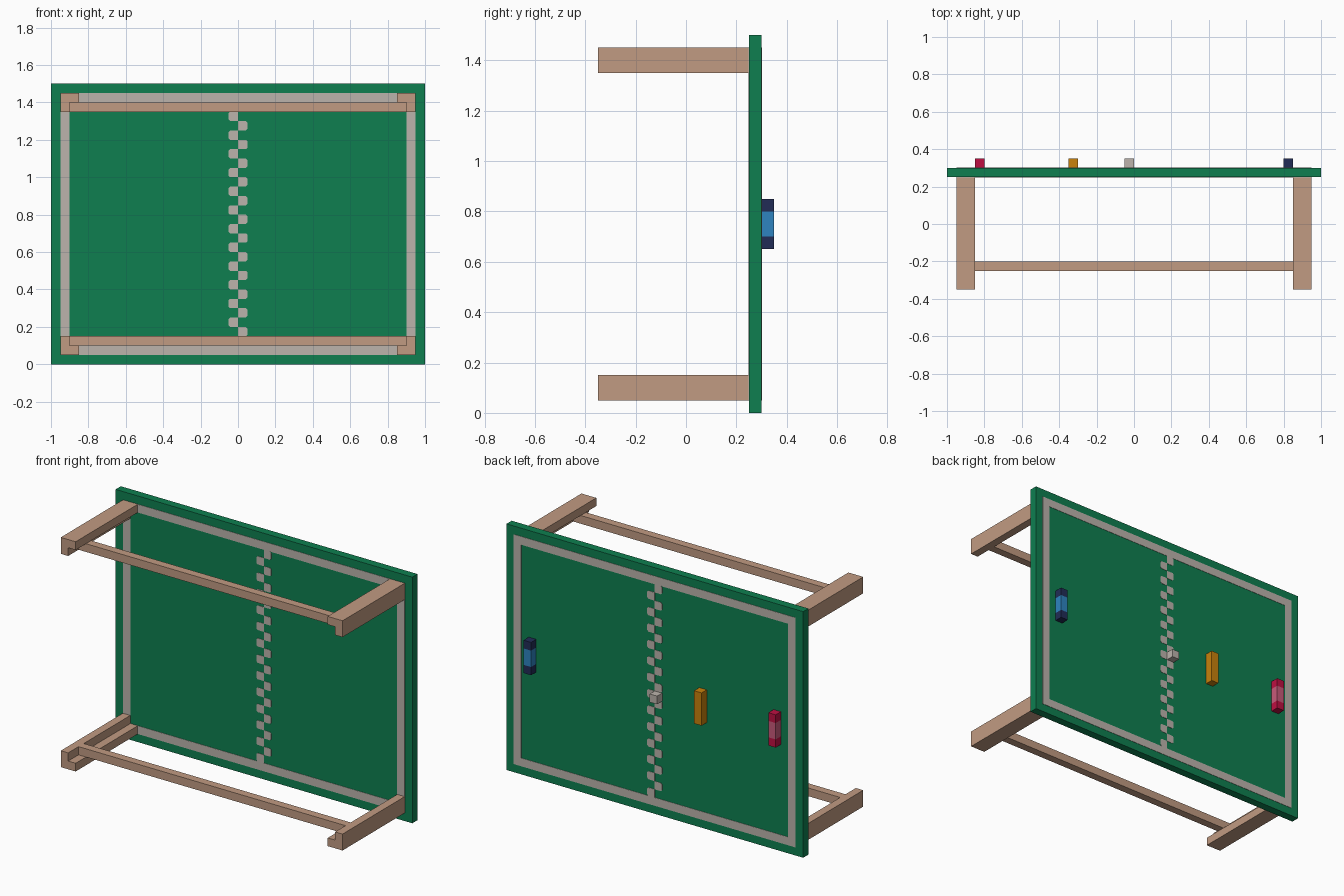
import bpy
import bmesh

if "Cube" in bpy.data.objects:
    bpy.data.objects.remove(bpy.data.objects["Cube"], do_unlink=True)


def material(name, rgb):
    # sRGB bytes to linear
    lin = [(c / 255 / 12.92) if c <= 10 else ((c / 255 + 0.055) / 1.055) ** 2.4 for c in rgb]
    m = bpy.data.materials.new(name)
    m.use_nodes = True
    m.diffuse_color = (*lin, 1)
    m.node_tree.nodes["Principled BSDF"].inputs["Base Color"].default_value = (*lin, 1)
    return m


GREEN = material("table_green", (14, 127, 80))
WHITE = material("line_white", (188, 180, 172))
WOOD = material("tan_wood", (193, 155, 130))
NAVY = material("navy", (33, 44, 86))
BLUE = material("bright_blue", (46, 132, 192))
RED = material("crimson", (190, 16, 66))
PINK = material("pink", (200, 90, 122))
ORANGE = material("orange", (200, 130, 12))


def prisms(name, shapes, y0, y1, mat):
    """One object of x-z outlines extruded from y0 to y1."""
    bm = bmesh.new()
    for pts in shapes:
        face = bm.faces.new([bm.verts.new((x, y0, z)) for x, z in pts])
        ext = bmesh.ops.extrude_face_region(bm, geom=[face])["geom"]
        verts = [g for g in ext if isinstance(g, bmesh.types.BMVert)]
        bmesh.ops.translate(bm, verts=verts, vec=(0, y1 - y0, 0))
    bmesh.ops.recalc_face_normals(bm, faces=bm.faces)
    mesh = bpy.data.meshes.new(name)
    bm.to_mesh(mesh)
    bm.free()
    mesh.materials.append(mat)
    obj = bpy.data.objects.new(name, mesh)
    bpy.context.collection.objects.link(obj)
    return obj


def rect(x0, x1, z0, z1):
    return [(x0, z0), (x1, z0), (x1, z1), (x0, z1)]


# Board standing on its long edge
prisms("table_board", [rect(-1, 1, 0, 1.5)], 0.25, 0.30, GREEN)

# Painted border and stepped centre line on both faces
border = [rect(-0.95, 0.95, 0.05, 0.10), rect(-0.95, 0.95, 1.40, 1.45),
          rect(-0.95, -0.90, 0.10, 1.40), rect(0.90, 0.95, 0.10, 1.40)]


def centre_cells(first_side):
    cells, c = [], 0.008
    for i in range(26):
        s = first_side if i % 2 == 0 else -first_side
        z0, z1 = 0.10 + 0.05 * i, 0.15 + 0.05 * i
        cells.append([(0, z0), (s * (0.05 - c), z0), (s * 0.05, z0 + c),
                      (s * 0.05, z1 - c), (s * (0.05 - c), z1), (0, z1)])
    return cells


for side, y0, y1, first in (("front", 0.248, 0.25, -1), ("back", 0.30, 0.302, 1)):
    prisms(side + "_border_line", border, y0, y1, WHITE)
    prisms(side + "_centre_line", centre_cells(first), y0, y1, WHITE)

# Angle-section legs, notched towards the middle, and the rails in the notches
profile = [(0.95, 0.05), (0.95, 0.15), (0.90, 0.15), (0.90, 0.10), (0.85, 0.10), (0.85, 0.05)]
for level in ("lower", "upper"):
    def flip(z):
        return z if level == "lower" else 1.5 - z
    for side, s in (("left", 1), ("right", -1)):
        prisms(f"{level}_{side}_leg", [[(s * x, flip(z)) for x, z in profile]], -0.35, 0.25, WOOD)
    z0, z1 = sorted((flip(0.10), flip(0.15)))
    prisms(level + "_rail", [rect(-0.90, 0.90, z0, z1)], -0.25, -0.20, WOOD)

# Paddles: dark ends with a lighter grip
for name, x, ends, middle in (("blue", 0.80, NAVY, BLUE), ("red", -0.85, RED, PINK)):
    prisms(name + "_paddle_ends", [rect(x, x + 0.05, 0.65, 0.70), rect(x, x + 0.05, 0.80, 0.85)],
           0.30, 0.35, ends)
    prisms(name + "_paddle_grip", [rect(x, x + 0.05, 0.70, 0.80)], 0.30, 0.35, middle)

# Loose block and square ball
prisms("orange_block", [rect(-0.35, -0.30, 0.65, 0.85)], 0.30, 0.35, ORANGE)
prisms("square_ball", [rect(-0.05, 0.0, 0.70, 0.75)], 0.30, 0.35, WHITE)
